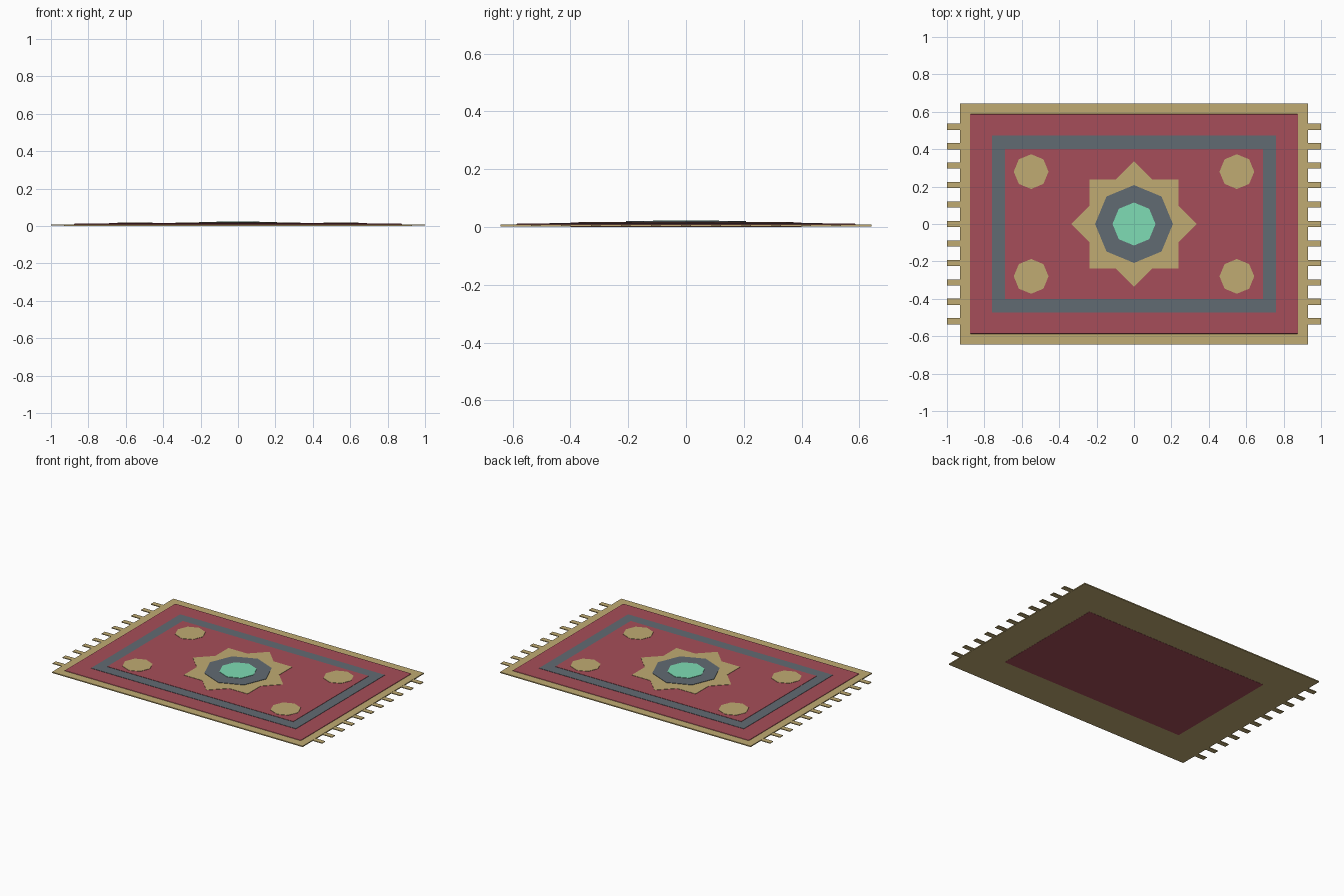
import bpy, bmesh, math
from mathutils import Matrix

if "Cube" in bpy.data.objects:
    bpy.data.objects.remove(bpy.data.objects["Cube"])


def material(name, rgb):
    m = bpy.data.materials.new(name)
    m.diffuse_color = (*rgb, 1)
    m.use_nodes = True
    m.node_tree.nodes["Principled BSDF"].inputs["Base Color"].default_value = m.diffuse_color
    return m


TAN = material("tan", (0.53, 0.41, 0.17))
RED = material("red", (0.38, 0.076, 0.10))
SLATE = material("slate", (0.12, 0.147, 0.17))
MINT = material("mint", (0.21, 0.72, 0.46))


def finish(bm, name, mat):
    bmesh.ops.recalc_face_normals(bm, faces=bm.faces)
    me = bpy.data.meshes.new(name)
    bm.to_mesh(me)
    bm.free()
    me.materials.append(mat)
    ob = bpy.data.objects.new(name, me)
    bpy.context.collection.objects.link(ob)
    return ob


def slab(name, hx, hy, z0, z1, mat, x=0, y=0):
    bm = bmesh.new()
    bmesh.ops.create_cube(bm, size=1, matrix=Matrix.Translation((x, y, (z0 + z1) / 2))
                          @ Matrix.Diagonal((2 * hx, 2 * hy, z1 - z0, 1)))
    return finish(bm, name, mat)


def prism(name, pts, z0, z1, mat):
    bm = bmesh.new()
    face = bm.faces.new([bm.verts.new((x, y, z0)) for x, y in pts])
    ext = bmesh.ops.extrude_face_region(bm, geom=[face], use_keep_orig=True)
    top = [v for v in ext["geom"] if isinstance(v, bmesh.types.BMVert)]
    bmesh.ops.translate(bm, verts=top, vec=(0, 0, z1 - z0))
    return finish(bm, name, mat)


def ring(n, radii, cx=0, cy=0):
    return [(cx + radii[i % len(radii)] * math.cos(math.tau * i / n),
             cy + radii[i % len(radii)] * math.sin(math.tau * i / n)) for i in range(n)]


# Stacked rug layers
slab("rug_base", 0.93, 0.643, 0.001, 0.008, TAN)
field = slab("rug_field", 0.877, 0.587, 0.002, 0.012, RED)
bevel = field.modifiers.new("soft_edge", 'BEVEL')
bevel.width = 0.004
bevel.segments = 2
slab("border_band", 0.76, 0.472, 0.003, 0.014, SLATE)
slab("inner_field", 0.69, 0.40, 0.0, 0.016, RED)

# Central medallion: eight-pointed star and two octagons
R = 0.335
notch = R / math.sqrt(2) / math.cos(math.pi / 8)
prism("star_medallion", ring(16, (R, notch)), 0.010, 0.018, TAN)
prism("medallion_octagon", ring(8, (0.208,)), 0.011, 0.0205, SLATE)
prism("medallion_centre", ring(8, (0.115,)), 0.012, 0.023, MINT)

# Corner octagons and end fringe
for sx in (-1, 1):
    for sy in (-1, 1):
        prism("corner_octagon", ring(8, (0.093,), sx * 0.55, sy * 0.28), 0.010, 0.018, TAN)
    for i in range(11):
        slab("fringe_tassel", 0.036, 0.0165, 0.002, 0.007, TAN, sx * 0.964, (i - 5) * 0.104)
